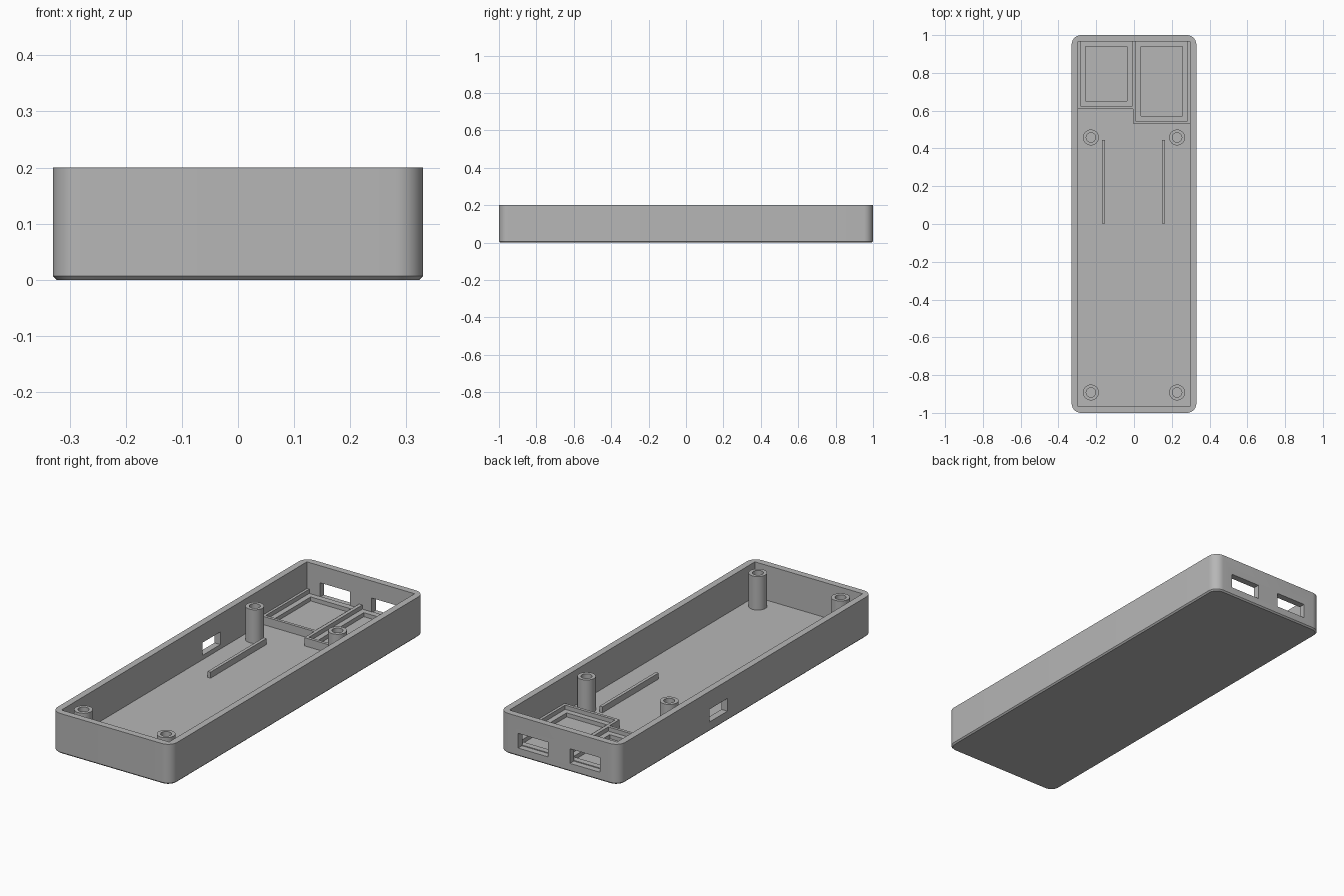
import bpy, bmesh, math
from mathutils import Matrix

default = bpy.data.objects.get("Cube")
if default:
    bpy.data.objects.remove(default, do_unlink=True)

grey = bpy.data.materials.new("plain grey")
grey.use_nodes = True
colour = (0.47, 0.47, 0.47, 1)
grey.diffuse_color = colour
grey.node_tree.nodes["Principled BSDF"].inputs["Base Color"].default_value = colour

HX, HY, TOP = 0.33, 1.0, 0.2
WALL, FLOOR, RADIUS = 0.033, 0.026, 0.05
IX, IY = HX - WALL, HY - WALL


def make(name, bm):
    bmesh.ops.recalc_face_normals(bm, faces=bm.faces)
    mesh = bpy.data.meshes.new(name)
    bm.to_mesh(mesh)
    bm.free()
    mesh.materials.append(grey)
    ob = bpy.data.objects.new(name, mesh)
    bpy.context.collection.objects.link(ob)
    return ob


def box(name, x, y, z):
    """Box from (low, high) pairs along each axis."""
    bm = bmesh.new()
    bmesh.ops.create_cube(bm, size=1)
    for v in bm.verts:
        v.co = [lo + (c + 0.5) * (hi - lo) for c, (lo, hi) in zip(v.co, (x, y, z))]
    return make(name, bm)


def cut(ob, cutter):
    cutter.hide_render = True
    mod = ob.modifiers.new("cut", "BOOLEAN")
    mod.operation, mod.solver, mod.object = "DIFFERENCE", "EXACT", cutter
    bpy.context.view_layer.objects.active = ob
    bpy.ops.object.modifier_apply(modifier=mod.name)
    bpy.data.objects.remove(cutter, do_unlink=True)


def smooth(ob):
    bpy.ops.object.select_all(action="DESELECT")
    ob.select_set(True)
    bpy.context.view_layer.objects.active = ob
    bpy.ops.object.shade_smooth_by_angle(angle=math.radians(30))


# Case: rounded vertical corners and a small chamfer under the base
bm = bmesh.new()
bmesh.ops.create_cube(bm, size=1)
for v in bm.verts:
    v.co = (v.co.x * 2 * HX, v.co.y * 2 * HY, (v.co.z + 0.5) * TOP)
corners = [e for e in bm.edges if abs(e.verts[0].co.z - e.verts[1].co.z) > 0.1]
bmesh.ops.bevel(bm, geom=corners, offset=RADIUS, segments=10, profile=0.5, affect="EDGES")
rim = [e for e in bm.edges if all(v.co.z < 0.001 for v in e.verts)]
bmesh.ops.bevel(bm, geom=rim, offset=0.007, segments=1, affect="EDGES")
case = make("case", bm)

# Hollow interior and wall openings
cut(case, box("cavity", (-IX, IX), (-IY, IY), (FLOOR, TOP + 0.1)))
for x in (-0.143, 0.143):
    cut(case, box("end_opening", (x - 0.083, x + 0.083), (IY - 0.01, HY + 0.1), (0.042, 0.115)))
cut(case, box("side_opening", (-HX - 0.1, -IX + 0.01), (0.145, 0.285), (0.048, 0.111)))
smooth(case)

# Screw posts with blind holes
for x in (-0.228, 0.228):
    for y in (-0.892, 0.458):
        bm = bmesh.new()
        low, high = FLOOR - 0.005, 0.193
        bmesh.ops.create_cone(bm, cap_ends=True, segments=32, radius1=0.042, radius2=0.042,
                              depth=high - low, matrix=Matrix.Translation((x, y, (low + high) / 2)))
        top = max(bm.faces, key=lambda f: f.calc_center_median().z)
        bmesh.ops.inset_region(bm, faces=[top], thickness=0.017)
        hole = bmesh.ops.extrude_face_region(bm, geom=[top])
        for v in [g for g in hole["geom"] if isinstance(g, bmesh.types.BMVert)]:
            v.co.z = FLOOR
        if top.is_valid:
            bm.faces.remove(top)
        smooth(make("screw_post", bm))

# Long guide ribs on the floor
for x in (-0.162, 0.157):
    box("guide_rib", (x - 0.008, x + 0.008), (0.003, 0.445), (FLOOR - 0.005, 0.056))

# Board trays: a raised outer frame, a lower ledge and an open middle
def tray(name, x0, x1, y0):
    frame = box(name, (x0, x1), (y0, IY + 0.003), (FLOOR - 0.005, 0.067))
    t, ledge = 0.015, 0.027
    cut(frame, box("recess", (x0 + t, x1 - t), (y0 + t, HY), (0.046, TOP)))
    cut(frame, box("well", (x0 + t + ledge, x1 - t - ledge),
                   (y0 + t + ledge, IY - ledge), (0, TOP)))


tray("right_tray", -IX - 0.002, 0.006, 0.61)
tray("left_tray", -0.006, IX + 0.002, 0.531)
